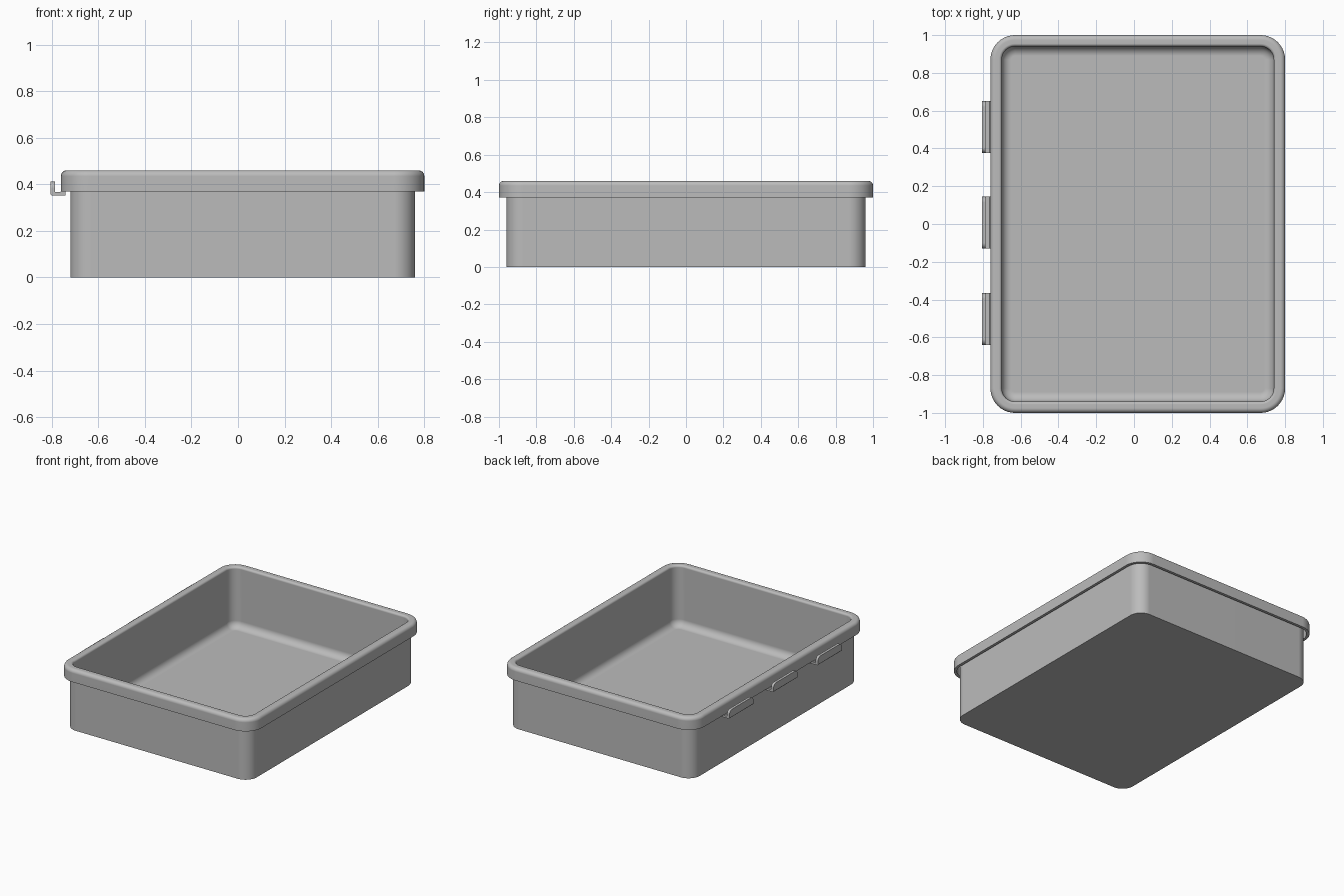
import bpy
import bmesh
from math import cos, sin, pi, radians

cube = bpy.data.objects.get("Cube")
if cube:
    bpy.data.objects.remove(cube)

CENTER_X = 0.02
HALF_X, HALF_Y, CORNER = 0.78, 1.0, 0.13
WALL, FLOOR, RIM_BOTTOM, TOP = 0.02, 0.02, 0.37, 0.46

gray = bpy.data.materials.new("gray_plastic")
gray.use_nodes = True
gray.diffuse_color = (0.5, 0.5, 0.5, 1)
gray.node_tree.nodes["Principled BSDF"].inputs["Base Color"].default_value = (0.5, 0.5, 0.5, 1)


def finish(name, bm):
    """Turn a bmesh into a smooth-shaded object with crisp flat areas."""
    bmesh.ops.recalc_face_normals(bm, faces=bm.faces)
    mesh = bpy.data.meshes.new(name)
    bm.to_mesh(mesh)
    bm.free()
    mesh.materials.append(gray)
    obj = bpy.data.objects.new(name, mesh)
    bpy.context.collection.objects.link(obj)
    bpy.ops.object.select_all(action='DESELECT')
    obj.select_set(True)
    bpy.context.view_layer.objects.active = obj
    bpy.ops.object.shade_smooth_by_angle(angle=radians(35))
    normals = obj.modifiers.new("flat_areas", 'WEIGHTED_NORMAL')
    normals.keep_sharp = True
    return obj


def arc(cx, cz, r, start, end, steps=6):
    """Profile points along a circular arc, angles in degrees."""
    angles = [radians(start + (end - start) * i / steps) for i in range(steps + 1)]
    return [(cx + r * cos(a), cz + r * sin(a)) for a in angles]


def rounded_loop(bm, inset, z, steps=10):
    """Ring of vertices on a rounded rectangle inset from the rim outline."""
    r = CORNER - inset
    verts = []
    for k, (sx, sy) in enumerate([(1, 1), (-1, 1), (-1, -1), (1, -1)]):
        for i in range(steps + 1):
            a = (k + i / steps) * pi / 2
            verts.append(bm.verts.new((CENTER_X + sx * (HALF_X - CORNER) + r * cos(a),
                                       sy * (HALF_Y - CORNER) + r * sin(a), z)))
    return verts


# Tray: one wall section (inset, height) carried around the outline
body, inner = 2 * WALL, 3 * WALL
fillet = 0.05
profile = [(body, 0), (body, TOP - WALL), (WALL, TOP - WALL), (WALL, RIM_BOTTOM), (0, RIM_BOTTOM)]
profile += arc(0.025, TOP - 0.025, 0.025, 180, 90)
profile += arc(inner - 0.015, TOP - 0.015, 0.015, 90, 0)
profile += arc(inner + fillet, FLOOR + fillet, fillet, 180, 270)

bm = bmesh.new()
loops = [rounded_loop(bm, inset, z) for inset, z in profile]
for a, b in zip(loops, loops[1:]):
    for i in range(len(a)):
        j = (i + 1) % len(a)
        bm.faces.new((a[i], a[j], b[j], b[i]))
bm.faces.new(loops[0])
bm.faces.new(loops[-1])
finish("tray", bm)


# Clips: hooked section under the rim, with the upright's top corners rounded
def clip(name, y, length=0.275):
    section = [(-0.805, 0.358), (-0.799, 0.352), (-0.74, 0.352), (-0.74, RIM_BOTTOM + 0.002),
               (-0.758, RIM_BOTTOM + 0.002), (-0.764, 0.366), (-0.786, 0.366),
               (-0.786, 0.412), (-0.805, 0.412)]
    bm = bmesh.new()
    face = bm.faces.new([bm.verts.new((x, y - length / 2, z)) for x, z in section])
    swept = bmesh.ops.extrude_face_region(bm, geom=[face])["geom"]
    bmesh.ops.translate(bm, vec=(0, length, 0),
                        verts=[v for v in swept if isinstance(v, bmesh.types.BMVert)])
    ends = [e for e in bm.edges if all(v.co.z > 0.41 for v in e.verts)
            and abs(e.verts[0].co.y - e.verts[1].co.y) < 0.001]
    bmesh.ops.bevel(bm, geom=ends, offset=0.03, segments=5, profile=0.5, affect='EDGES')
    finish(name, bm)


for name, y in [("front_clip", -0.503), ("middle_clip", 0.007), ("back_clip", 0.513)]:
    clip(name, y)
